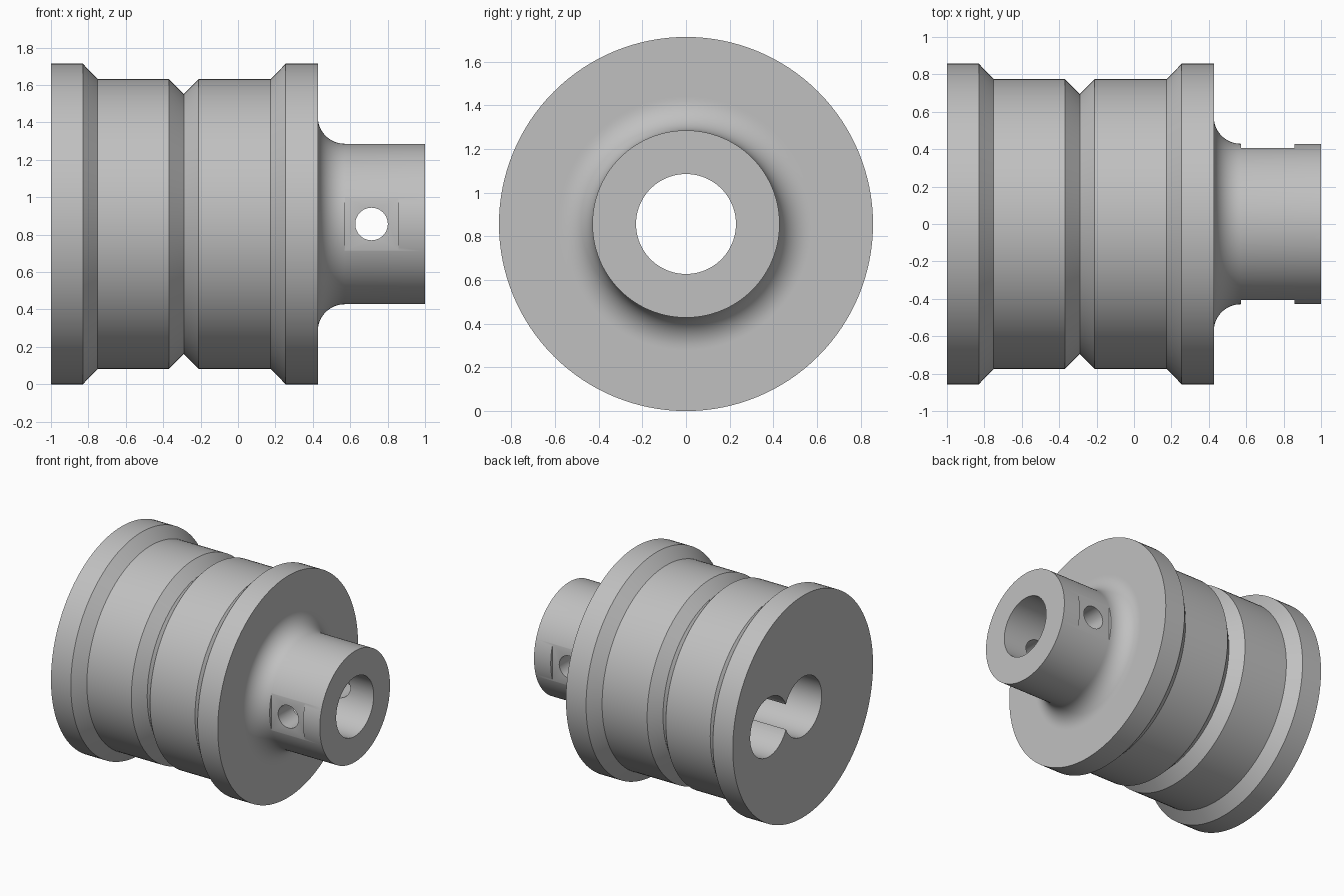
import bpy
import bmesh
from math import sin, cos, pi, radians
from mathutils import Matrix

cube = bpy.data.objects.get("Cube")
if cube:
    bpy.data.objects.remove(cube, do_unlink=True)

R = 0.857        # flange radius, also the height of the axis
HUB = 0.429      # radius of the hub
BORE = 0.229     # radius of the bores
FILLET = 0.143   # fillet between flange and hub
FACE = 0.427     # x of the flange face beside the hub
SEGMENTS = 128


def make_material(name, value):
    mat = bpy.data.materials.new(name)
    mat.use_nodes = True
    colour = (value, value, value, 1)
    mat.diffuse_color = colour
    mat.node_tree.nodes["Principled BSDF"].inputs["Base Color"].default_value = colour
    return mat


def add_object(name, bm):
    bmesh.ops.recalc_face_normals(bm, faces=bm.faces)
    mesh = bpy.data.meshes.new(name)
    bm.to_mesh(mesh)
    bm.free()
    obj = bpy.data.objects.new(name, mesh)
    bpy.context.collection.objects.link(obj)
    return obj


def lathe(name, profile):
    """Turn a closed (x, radius) outline around the x axis."""
    bm = bmesh.new()
    rings = []
    for i in range(SEGMENTS):
        a = 2 * pi * i / SEGMENTS
        rings.append([bm.verts.new((x, r * sin(a), R + r * cos(a))) for x, r in profile])
    for i, ring in enumerate(rings):
        nxt = rings[(i + 1) % SEGMENTS]
        for j in range(len(profile)):
            k = (j + 1) % len(profile)
            bm.faces.new((ring[j], ring[k], nxt[k], nxt[j]))
    return add_object(name, bm)


def cylinder(name, radius, depth, centre, axis, segments):
    bm = bmesh.new()
    turn = Matrix.Rotation(radians(90), 4, axis)
    bmesh.ops.create_cone(bm, cap_ends=True, segments=segments, radius1=radius,
                          radius2=radius, depth=depth,
                          matrix=Matrix.Translation(centre) @ turn)
    return add_object(name, bm)


def box(name, size, centre):
    bm = bmesh.new()
    bmesh.ops.create_cube(bm, size=1, matrix=Matrix.Translation(centre)
                          @ Matrix.Diagonal((*size, 1)))
    return add_object(name, bm)


def cut(target, cutter):
    cutter.hide_render = True
    mod = target.modifiers.new("cut", 'BOOLEAN')
    mod.operation = 'DIFFERENCE'
    mod.solver = 'EXACT'
    mod.object = cutter
    bpy.context.view_layer.objects.active = target
    bpy.ops.object.modifier_apply(modifier=mod.name)
    bpy.data.objects.remove(cutter, do_unlink=True)


# Turned drum with two flanges, a centre groove, a filleted hub and a through bore
profile = [(-1, BORE), (-1, R), (-0.83, R), (-0.75, 0.775), (-0.37, 0.775),
           (-0.29, 0.695), (-0.21, 0.775), (0.175, 0.775), (0.255, R),
           (FACE, R), (FACE, HUB + FILLET + 0.01)]
for i in range(13):
    a = pi / 2 * i / 12
    profile.append((FACE + FILLET * (1 - cos(a)), HUB + FILLET * (1 - sin(a))))
profile += [(1, HUB), (1, BORE)]
spool = lathe("spool", profile)
spool.data.materials.append(make_material("plain grey", 0.53))

# Offset blind bore that joins the main one at the drum end
cut(spool, cylinder("offset_bore_cutter", BORE, 1.4, (-0.5, 0.415, R), 'Y', 96))

# Square flats and the cross hole through the hub
for side in (-1, 1):
    cut(spool, box("flat_cutter", (0.286, 0.2, 0.286), (0.714, side * 0.505, R)))
cut(spool, cylinder("cross_hole_cutter", 0.087, 1.2, (0.714, 0, R), 'X', 48))

# Smooth turned surfaces with crisp machined edges
bpy.ops.object.select_all(action='DESELECT')
spool.select_set(True)
bpy.context.view_layer.objects.active = spool
bpy.ops.object.shade_smooth_by_angle(angle=radians(25))
